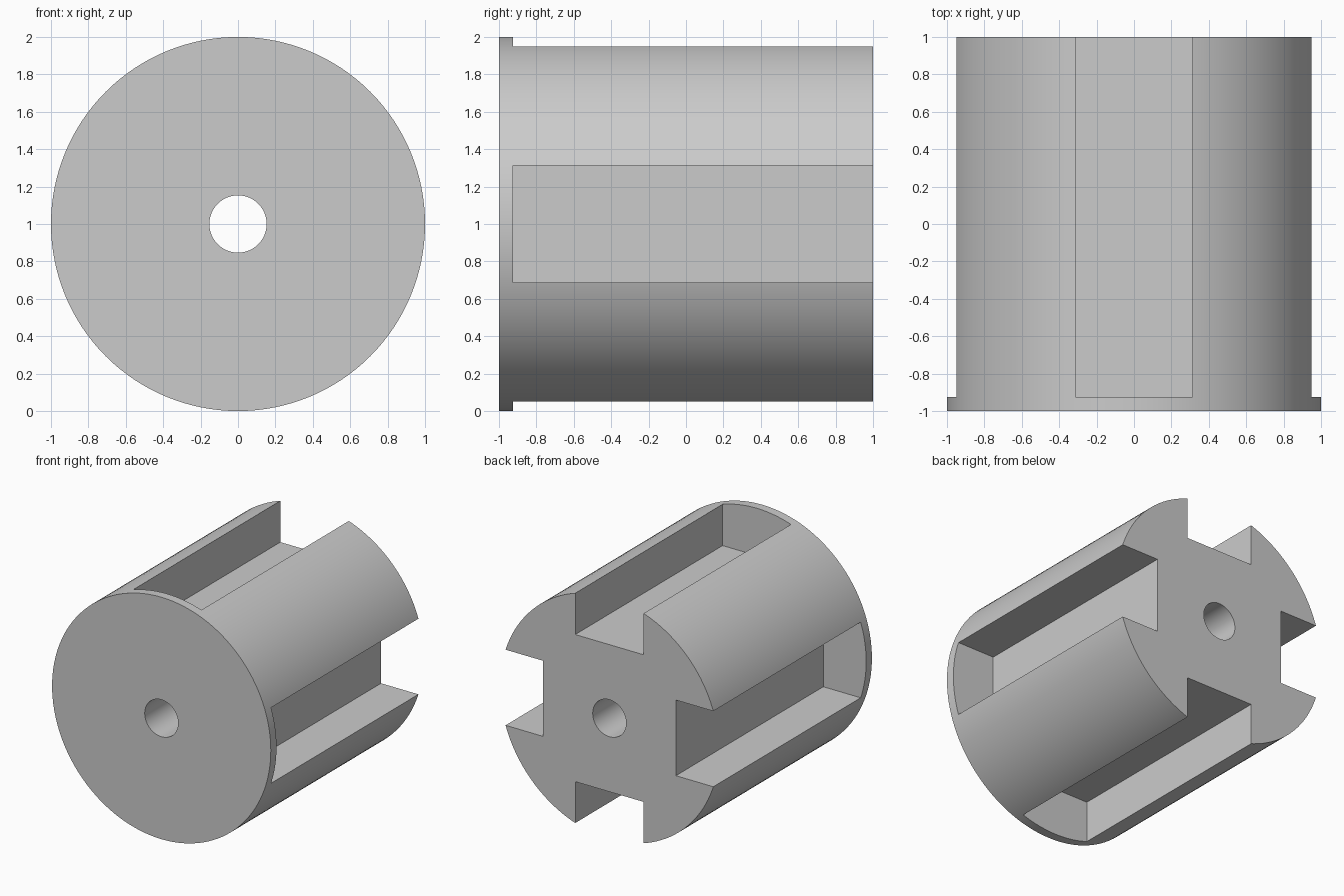
import bpy
import math
from mathutils import Matrix, Vector

default_cube = bpy.data.objects.get("Cube")
if default_cube:
    bpy.data.objects.remove(default_cube, do_unlink=True)

RADIUS = 1.0
BORE_RADIUS = 0.153
SLOT_WIDTH = 0.625
SLOT_FLOOR = 0.608     # distance of the slot floor from the axis
FLANGE_BACK = -0.925   # slots stop here, leaving a front disc
CENTRE = Vector((0, 0, 1))

grey = bpy.data.materials.new("plain grey")
grey.use_nodes = True
colour = (0.6, 0.6, 0.6, 1)
grey.diffuse_color = colour
grey.node_tree.nodes["Principled BSDF"].inputs["Base Color"].default_value = colour


def cylinder(name, radius, depth, sides):
    bpy.ops.mesh.primitive_cylinder_add(vertices=sides, radius=radius, depth=depth)
    obj = bpy.context.object
    obj.name = name
    obj.data.transform(Matrix.Translation(CENTRE) @ Matrix.Rotation(math.pi / 2, 4, "X"))
    obj.data.materials.append(grey)
    return obj


def slot_cutter(index):
    # Open at the back and rim, turned about the drum axis
    low = Vector((-SLOT_WIDTH / 2, FLANGE_BACK, SLOT_FLOOR))
    high = Vector((SLOT_WIDTH / 2, 1.2, 1.2))
    bpy.ops.mesh.primitive_cube_add(size=1)
    obj = bpy.context.object
    obj.name = f"slot_cutter_{index}"
    obj.data.transform(
        Matrix.Translation(CENTRE)
        @ Matrix.Rotation(index * math.pi / 2, 4, "Y")
        @ Matrix.Translation((low + high) / 2)
        @ Matrix.Diagonal((*(high - low), 1)))
    obj.data.materials.append(grey)
    return obj


# Drum with a through bore and four lengthwise slots
drum = cylinder("slotted_drum", RADIUS, 2, 128)
cutters = [cylinder("bore_cutter", BORE_RADIUS, 2.4, 64)]
cutters += [slot_cutter(i) for i in range(4)]

bpy.ops.object.select_all(action="DESELECT")
drum.select_set(True)
bpy.context.view_layer.objects.active = drum
for cutter in cutters:
    cutter.hide_render = True
    cut = drum.modifiers.new(cutter.name, "BOOLEAN")
    cut.operation = "DIFFERENCE"
    cut.solver = "EXACT"
    cut.object = cutter
    bpy.ops.object.modifier_apply(modifier=cut.name)
    bpy.data.objects.remove(cutter, do_unlink=True)

# Smooth round walls, crisp edges
bpy.ops.object.shade_smooth_by_angle(angle=math.radians(30))
